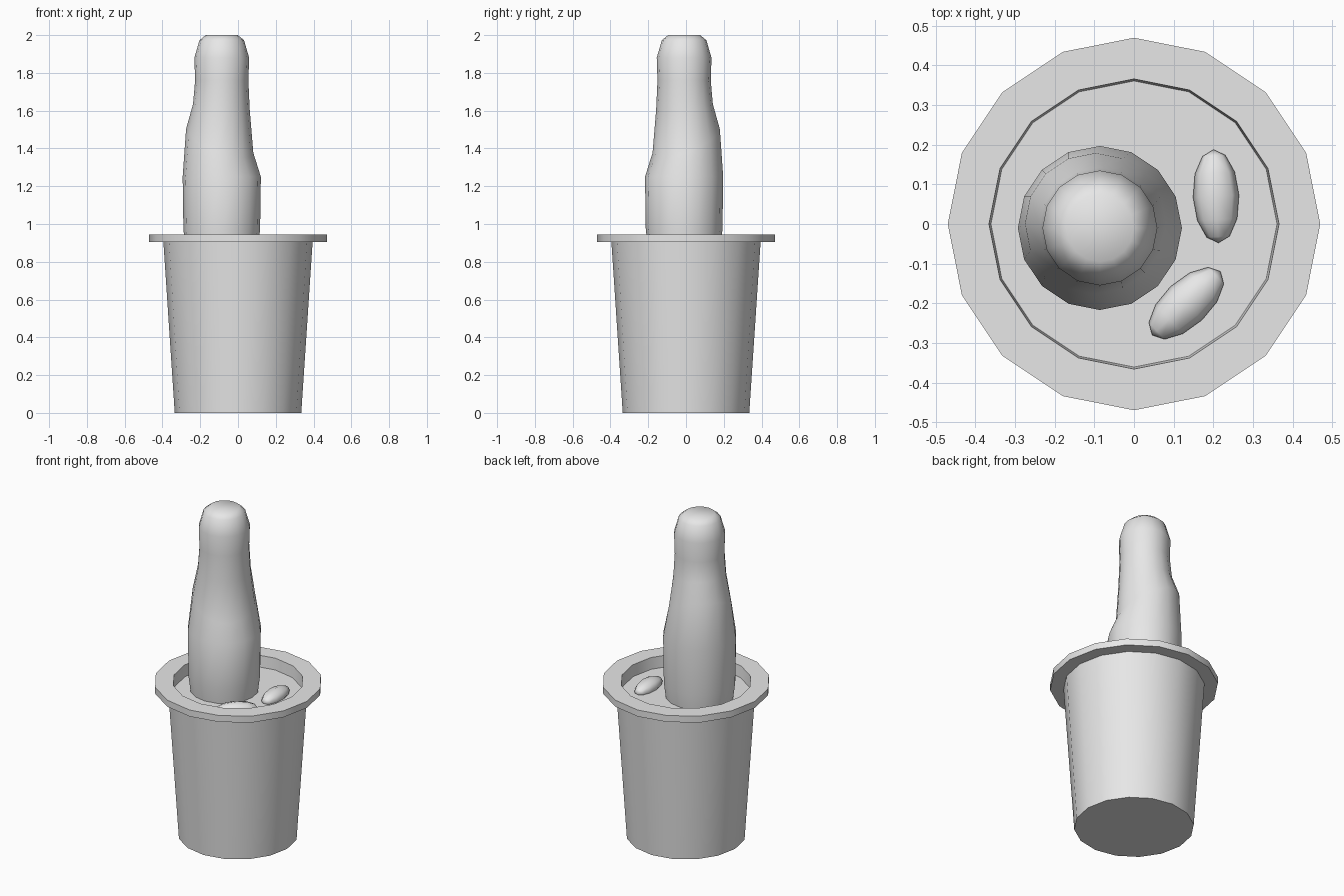
import bpy, bmesh, math
from mathutils import Matrix, Vector

cube = bpy.data.objects.get("Cube")
if cube:
    bpy.data.objects.remove(cube, do_unlink=True)

grey = bpy.data.materials.new("plain grey")
grey.use_nodes = True
grey.diffuse_color = (0.8, 0.8, 0.8, 1)
grey.node_tree.nodes["Principled BSDF"].inputs["Base Color"].default_value = (0.8, 0.8, 0.8, 1)

SIDES = 16
ICE_Z = 0.875


def finish(name, bm, angle=30):
    """Turn a bmesh into a shaded, coloured object."""
    bmesh.ops.recalc_face_normals(bm, faces=bm.faces)
    mesh = bpy.data.meshes.new(name)
    bm.to_mesh(mesh)
    bm.free()
    mesh.materials.append(grey)
    obj = bpy.data.objects.new(name, mesh)
    bpy.context.collection.objects.link(obj)
    bpy.ops.object.select_all(action='DESELECT')
    obj.select_set(True)
    bpy.context.view_layer.objects.active = obj
    bpy.ops.object.shade_smooth_by_angle(angle=math.radians(angle))
    return obj


def lathe(name, profile, centre=(0, 0), cap_end=True, angle=30):
    """Rings of (radius, z, tilt, shift); tilt and shift lean towards -x +y."""
    bm = bmesh.new()
    rings = []
    for r, z, tilt, shift in profile:
        ring = []
        for i in range(SIDES):
            a = math.tau * i / SIDES
            c, s = math.cos(a), math.sin(a)
            ring.append(bm.verts.new((centre[0] + r * c - shift,
                                      centre[1] + r * s + shift,
                                      z + tilt * (s - c))))
        rings.append(ring)
    for low, high in zip(rings, rings[1:]):
        for i in range(SIDES):
            j = (i + 1) % SIDES
            bm.faces.new((low[i], low[j], high[j], high[i]))
    bm.faces.new(rings[0][::-1])
    if cap_end:
        bm.faces.new(rings[-1])
    return finish(name, bm, angle)


# Tapered bucket with a wide flat rim and a sunken filling surface
bucket = [(0.335, 0), (0.395, 0.905), (0.47, 0.905), (0.47, 0.945),
          (0.366, 0.945), (0.361, ICE_Z)]
lathe("bucket", [(r, z, 0, 0) for r, z in bucket])

# Bottle with a slanted shoulder and a rounded lip
bottle = [(0.19, ICE_Z - 0.01, 0, 0), (0.203, 0.97, 0, 0), (0.207, 1.25, 0, 0),
          (0.178, 1.44, 0.063, 0.011), (0.15, 1.62, 0.015, 0.002),
          (0.141, 1.76, 0, 0), (0.145, 1.88, 0, 0),
          (0.118, 1.973, 0, 0), (0.085, 2.0, 0, 0)]
lathe("bottle", bottle, centre=(-0.086, -0.01), angle=40)


# Elongated lumps resting in the filling
def lump(name, location, turn):
    bm = bmesh.new()
    bmesh.ops.create_uvsphere(bm, u_segments=8, v_segments=6, radius=1)
    place = (Matrix.Translation(Vector(location)) @ Matrix.Rotation(math.radians(turn), 4, 'Z')
             @ Matrix.Diagonal((0.118, 0.058, 0.043, 1)) @ Matrix.Rotation(math.pi / 2, 4, 'Y'))
    bmesh.ops.transform(bm, matrix=place, verts=bm.verts)
    finish(name, bm, 60)


lump("left_lump", (0.207, 0.07, ICE_Z + 0.01), 93)
lump("front_lump", (0.132, -0.2, ICE_Z + 0.01), 43)
